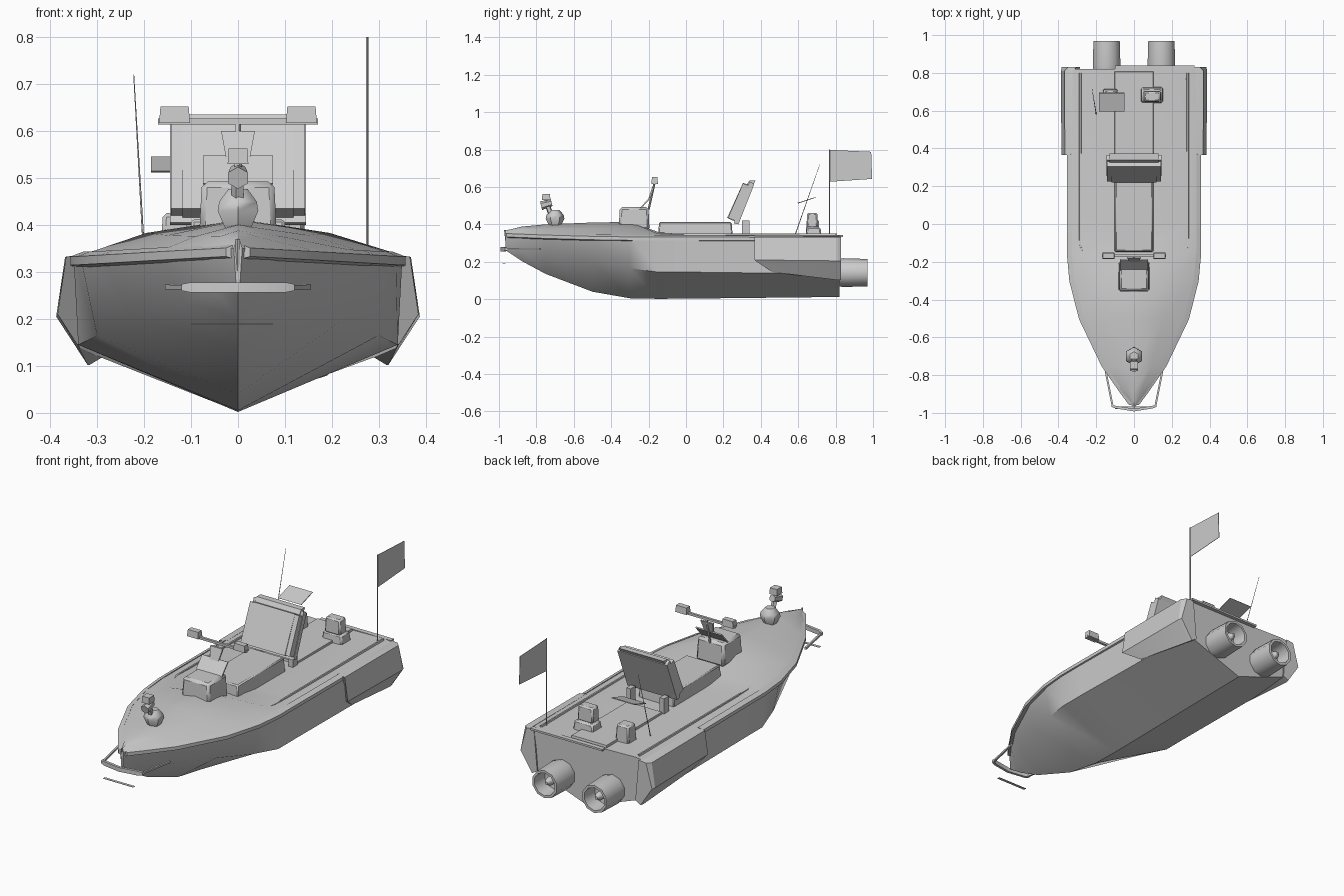
import bpy, bmesh, math
from mathutils import Vector


def finish(name, bm, angle=30):
    bmesh.ops.recalc_face_normals(bm, faces=bm.faces[:])
    me = bpy.data.meshes.new(name)
    bm.to_mesh(me)
    bm.free()
    ob = bpy.data.objects.new(name, me)
    bpy.context.collection.objects.link(ob)
    bpy.ops.object.select_all(action='DESELECT')
    ob.select_set(True)
    bpy.context.view_layer.objects.active = ob
    bpy.ops.object.shade_smooth_by_angle(angle=math.radians(angle))
    return ob


def loft(name, rings, angle=30):
    bm = bmesh.new()
    vs = [[bm.verts.new(p) for p in r] for r in rings]
    n = len(vs[0])
    for a, b in zip(vs, vs[1:]):
        for i in range(n):
            j = (i + 1) % n
            bm.faces.new((a[i], a[j], b[j], b[i]))
    bm.faces.new(vs[0])
    bm.faces.new(vs[-1])
    return finish(name, bm, angle)


def prism(name, profile, x0, x1):
    return loft(name, [[(x, y, z) for y, z in profile] for x in (x0, x1)])


def box(name, x, y, z, taper=0.0, bevel=0.0):
    def ring(h, t):
        return [(x[0] + t, y[0] + t, h), (x[1] - t, y[0] + t, h),
                (x[1] - t, y[1] - t, h), (x[0] + t, y[1] - t, h)]
    ob = loft(name, [ring(z[0], 0), ring(z[1], taper)], 50 if bevel else 30)
    if bevel:
        m = ob.modifiers.new("bevel", 'BEVEL')
        m.width, m.segments = bevel, 1
    return ob


def rod(name, p, q, r0, r1=None, sides=5):
    p, q = Vector(p), Vector(q)
    rot = (q - p).to_track_quat('Z', 'Y')
    circ = [Vector((math.cos(a), math.sin(a), 0)) for a in
            [2 * math.pi * (i + .5) / sides for i in range(sides)]]
    return loft(name, [[p + rot @ (c * r0) for c in circ],
                       [q + rot @ (c * (r0 if r1 is None else r1)) for c in circ]])


def turned(name, centre, axis, profile, sides):
    rings = []
    for r, h in profile:
        ring = []
        for i in range(sides):
            a = 2 * math.pi * (i + .5) / sides
            u, v = r * math.cos(a), r * math.sin(a)
            d = (u, h, v) if axis == 'Y' else (u, v, h)
            ring.append(Vector(centre) + Vector(d))
        rings.append(ring)
    return loft(name, rings, 50)


# hull stations: y, keel z, chine x z, sheer x z, inner deck edge x z, centre deck z
stations = [
    (.82, .012, .335, .135, .345, .333, .285, .342, .335),
    (.00, .003, .340, .145, .350, .335, .285, .345, .340),
    (-.15, .002, .340, .145, .350, .335, .285, .350, .360),
    (-.30, .005, .300, .165, .336, .335, .195, .383, .413),
    (-.50, .040, .225, .200, .285, .338, .150, .378, .410),
    (-.75, .135, .115, .235, .165, .345, .090, .376, .400),
    (-.88, .205, .050, .260, .075, .350, .040, .375, .388),
    (-.965, .262, .004, .272, .009, .350, .005, .362, .367),
]
rings = []
for y, zk, xc, zc, xs, zs, xi, zi, zd in stations:
    half = [(xc, y, zc), (xs, y, zs), (xi, y, zi)]
    rings.append([(0, y, zk)] + half + [(0, y, zd)]
                 + [(-x, b, c) for x, b, c in reversed(half)])
loft("hull", rings, 40)

for s, side in ((1, "right"), (-1, "left")):
    # rub rail along the sheer
    rail = [(.37, .350, .325)] + [(t[0], t[4], t[5] - .008) for t in stations[1:-1]] + [(-.955, .02, .345)]
    loft(side + "_rub_rail",
         [[(s * (x - .015), y, z - .018), (s * (x + .006), y - .004, z - .012),
           (s * (x + .006), y - .004, z + .006), (s * (x - .02), y, z + .016)] for y, x, z in rail])
    # low coaming beside the cockpit
    loft(side + "_coaming", [[(s * (x - .008), y, .335), (s * (x + .008), y, .335),
                              (s * (x + .004), y, .350), (s * (x - .004), y, .350)]
                             for y, x in ((.8, .285), (-.1, .285), (-.24, .26))])
    # stern sponson with slanted front and falling lower edge
    back = [(.325, .338), (.368, .332), (.387, .205), (.32, .102), (.29, .12)]
    front = [(.325, .365, .338), (.366, .365, .332), (.384, .365, .21),
             (.342, .46, .145), (.30, .46, .15)]
    loft(side + "_sponson", [[(s * x, y, z) for x, y, z in front],
                             [(s * x, .81, z) for x, z in back],
                             [(s * (x - (.02 if z > .3 else .004)), .83, z) for x, z in back]])
    # drive nozzle with hollow end and hub
    c = (s * .145, 0, .142)
    turned(side + "_nozzle", c, 'Y',
           [(.072, .81), (.077, .84), (.073, .97), (.06, .97), (.055, .89), (.02, .885)], 10)
    turned(side + "_nozzle_hub", c, 'Y', [(.022, .88), (.022, .93), (.008, .955)], 8)
    # bow guard arm
    rod(side + "_bow_guard_arm", (s * .15, -.78, .268), (s * .113, -.965, .267), .007, sides=4)
    # screen legs and side strips
    box(side + "_screen_leg", sorted((s * .085, s * .11)), (.3, .34), (.335, .42))
    prism(side + "_screen_side", [(.225, .435), (.285, .41), (.35, .6), (.305, .62)],
          s * .118, s * .143)
    # crossbar end boxes
    box(side + "_crossbar_end", sorted((s * .102, s * .168)), (-.185, -.15), (.617, .652), .003)

# pointed bow guard bar, swept forward in the middle, and tow plate
loft("bow_guard_bar", [[(x, y - .006, .267 - h), (x, y + .008, .267 - h),
                        (x, y + .008, .267 + h), (x, y - .006, .267 + h)]
                       for x, y, h in ((-.12, -.962, .007), (-.1, -.97, .011), (0, -.986, .011),
                                       (.1, -.97, .011), (.12, -.962, .007))])
box("tow_plate", (-.10, .075), (-.98, -.965), (.188, .19))
# transom lip
box("transom_lip", (-.10, .32), (.815, .84), (.332, .342))

# centre console and rear deck box
box("centre_console", (-.105, .105), (-.15, .25), (.33, .412), .006, .006)
box("rear_deck_box", (-.105, .105), (.34, .81), (.32, .350), .004)
# sloped screen
prism("screen_panel", [(.255, .405), (.28, .40), (.365, .615), (.34, .63)], -.145, .145)
prism("screen_pad", [(.22, .435), (.262, .415), (.335, .61), (.305, .622)], -.118, .118)
prism("screen_top_bar", [(.325, .613), (.36, .613), (.372, .635), (.34, .635)], -.13, .13)

# helm console, display plate and crossbar post
box("helm_console", (-.083, .083), (-.36, -.195), (.37, .492), .006, .012)
prism("helm_plate", [(-.245, .488), (-.238, .486), (-.185, .545), (-.192, .548)], -.075, .075)
loft("helm_bracket", [[(-.025, -.20, .54), (.025, -.20, .54), (.025, -.19, .54), (-.025, -.19, .54)],
                      [(-.036, -.18, .60), (.036, -.18, .60), (.036, -.17, .60), (-.036, -.17, .60)]])
rod("crossbar_post", (0, -.2, .48), (0, -.168, .622), .006)
box("crossbar", (-.17, .17), (-.175, -.162), (.614, .626))

# bow searchlight
turned("searchlight_base", (0, -.70, 0), 'Z',
       [(.03, .39), (.05, .43), (.046, .45), (.024, .476)], 6)
rod("searchlight_neck", (0, -.725, .46), (0, -.74, .50), .014)
rod("searchlight_head", (0, -.775, .500), (0, -.718, .515), .024, .018, 6)
box("searchlight_cap", (-.022, .022), (-.77, -.725), (.53, .563), .002)
rod("searchlight_stem", (0, -.747, .51), (0, -.747, .535), .009)

# stern equipment boxes and tilted plate
box("right_stern_base", (.035, .155), (.64, .725), (.33, .385), .006, .008)
box("right_stern_head", (.05, .142), (.645, .705), (.38, .462), .003, .008)
box("left_stern_box", (-.165, -.085), (.64, .715), (.33, .425), .005, .008)
prism("tilted_plate", [(.595, .515), (.60, .512), (.695, .543), (.692, .546)], -.185, -.05)

# antenna, flag pole and flag
rod("antenna", (-.2, .58, .335), (-.222, .715, .72), .0025, .001)
rod("flag_pole", (.275, .768, .335), (.275, .768, .80), .003)
prism("flag", [(.77, .628), (.995, .643), (.99, .788), (.77, .798)], .274, .276)
# bow cleat
rod("bow_cleat", (0, -.96, .30), (0, -.968, .37), .005)
